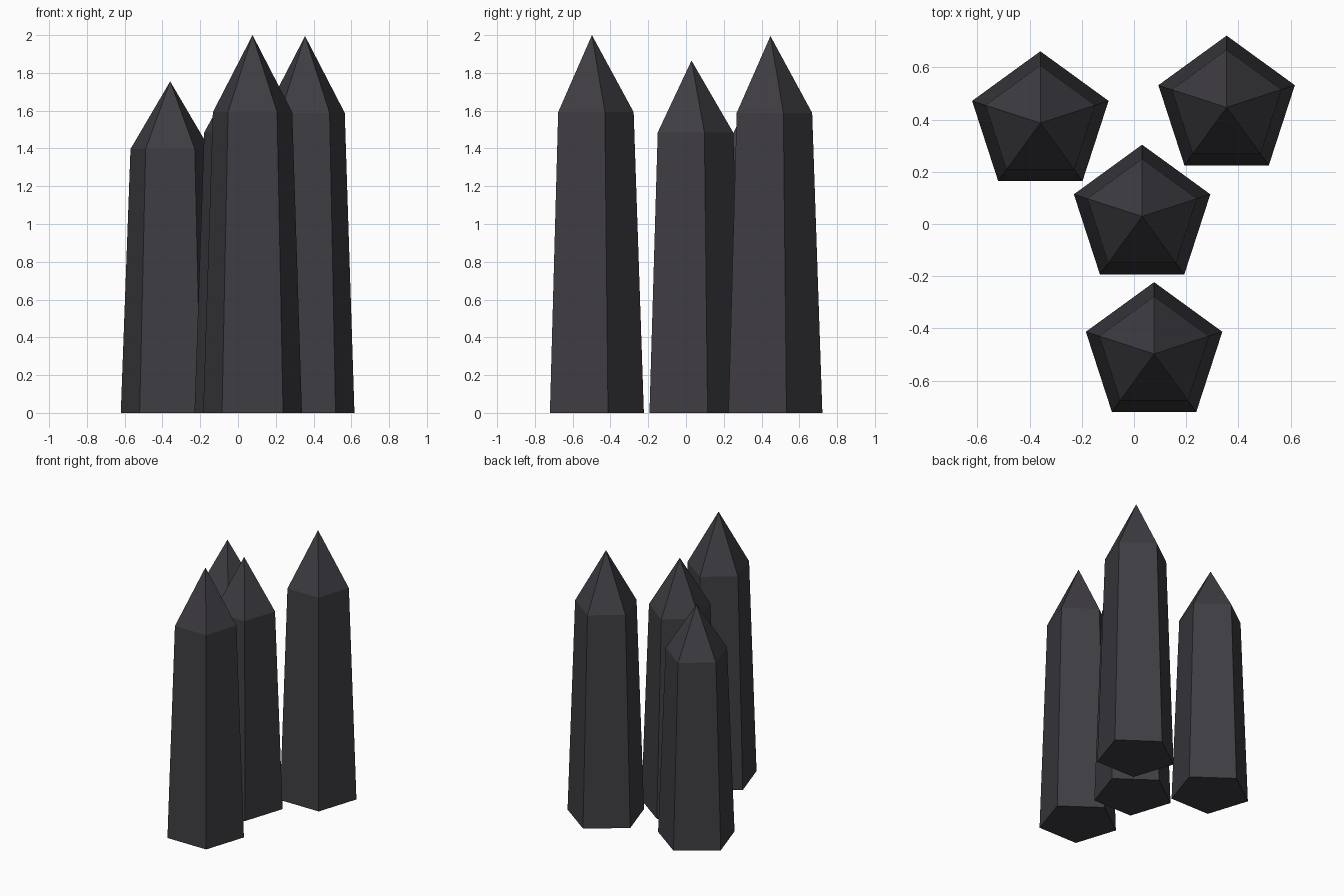
import bpy, bmesh, math

if "Cube" in bpy.data.objects:
    bpy.data.objects.remove(bpy.data.objects["Cube"])

# One dark stone colour
stone = bpy.data.materials.new("dark_stone")
stone.diffuse_color = (0.048, 0.046, 0.054, 1.0)
stone.use_nodes = True
stone.node_tree.nodes["Principled BSDF"].inputs["Base Color"].default_value = stone.diffuse_color

SIDES = 5
BASE_RADIUS = 0.275
SHOULDER_RADIUS = 0.221
SHOULDER_RATIO = 0.796


def ring(bm, radius, z):
    """Pentagon with one corner pointing to the back."""
    verts = []
    for i in range(SIDES):
        a = math.pi / 2 + i * math.tau / SIDES
        verts.append(bm.verts.new((radius * math.cos(a), radius * math.sin(a), z)))
    return verts


def crystal(name, x, y, height):
    bm = bmesh.new()
    base = ring(bm, BASE_RADIUS, 0)
    shoulder = ring(bm, SHOULDER_RADIUS, height * SHOULDER_RATIO)
    tip = bm.verts.new((0, 0, height))
    bm.faces.new(base[::-1])
    for i in range(SIDES):
        j = (i + 1) % SIDES
        # tapered shaft side and pointed cap side
        bm.faces.new((base[i], base[j], shoulder[j], shoulder[i]))
        bm.faces.new((shoulder[i], shoulder[j], tip))
    mesh = bpy.data.meshes.new(name)
    bm.to_mesh(mesh)
    bm.free()
    mesh.materials.append(stone)
    obj = bpy.data.objects.new(name, mesh)
    obj.location = (x, y, 0)
    bpy.context.collection.objects.link(obj)


# Four pointed pillars
crystal("front_crystal", 0.077, -0.498, 2.0)
crystal("middle_crystal", 0.031, 0.029, 1.865)
crystal("back_left_crystal", -0.359, 0.387, 1.755)
crystal("back_right_crystal", 0.355, 0.447, 1.995)
